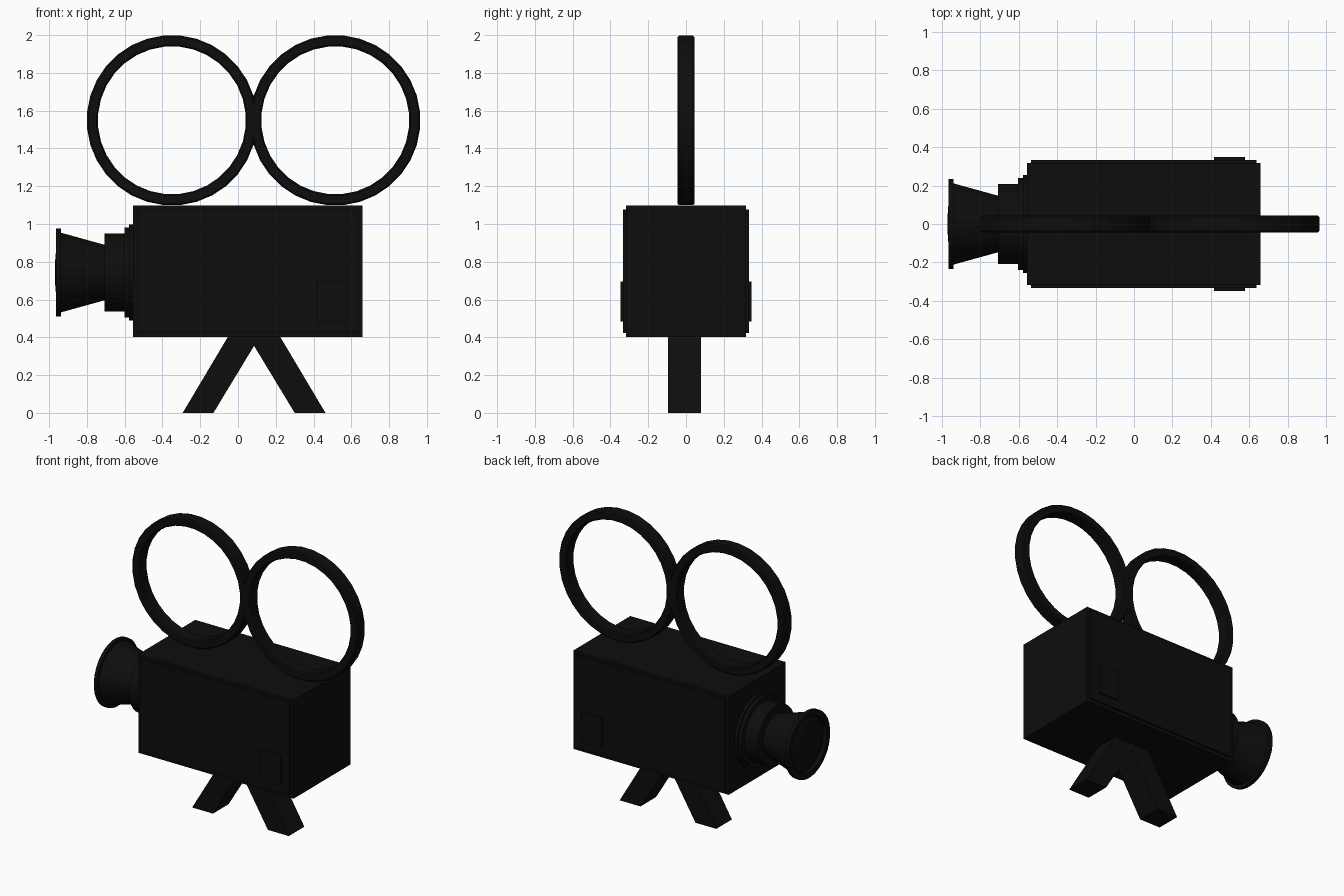
import bpy, bmesh, math
from mathutils import Matrix, Vector

cube = bpy.data.objects.get("Cube")
if cube:
    bpy.data.objects.remove(cube, do_unlink=True)

black = bpy.data.materials.new("matte_black")
black.use_nodes = True
tone = (0.004, 0.004, 0.004, 1)
black.diffuse_color = tone
black.node_tree.nodes["Principled BSDF"].inputs["Base Color"].default_value = tone


def finish(name, bm, bevel=0):
    bmesh.ops.recalc_face_normals(bm, faces=bm.faces)
    mesh = bpy.data.meshes.new(name)
    bm.to_mesh(mesh)
    bm.free()
    mesh.materials.append(black)
    obj = bpy.data.objects.new(name, mesh)
    bpy.context.collection.objects.link(obj)
    if bevel:
        mod = obj.modifiers.new("edge_bevel", "BEVEL")
        mod.width = bevel
        mod.segments = 1
        mod.limit_method = "ANGLE"
        mod.angle_limit = math.radians(40)
    return obj


def box(name, low, high):
    bm = bmesh.new()
    low, high = Vector(low), Vector(high)
    size = Matrix.Diagonal((*(high - low), 1))
    bmesh.ops.create_cube(bm, size=1, matrix=Matrix.Translation((low + high) / 2) @ size)
    return finish(name, bm)


def prism(name, outline, y0, y1):
    bm = bmesh.new()
    face = bm.faces.new([bm.verts.new((x, y0, z)) for x, z in outline])
    out = bmesh.ops.extrude_face_region(bm, geom=[face])
    verts = [v for v in out["geom"] if isinstance(v, bmesh.types.BMVert)]
    bmesh.ops.translate(bm, verts=verts, vec=(0, y1 - y0, 0))
    return finish(name, bm)


def lathe(name, profile, centre, axis, closed=False, bevel=0, steps=32):
    """Spin (along axis, radius) points about the x or y axis."""
    bm = bmesh.new()
    rows = []
    for i in range(steps):
        a = 2 * math.pi * (i + 0.5) / steps
        row = []
        for t, r in profile:
            u, w = r * math.cos(a), r * math.sin(a)
            p = Vector((t, u, w) if axis == "x" else (u, t, w))
            row.append(bm.verts.new(p + Vector(centre)))
        rows.append(row)
    n = len(profile)
    for i in range(steps):
        a, b = rows[i], rows[(i + 1) % steps]
        for j in range(n if closed else n - 1):
            k = (j + 1) % n
            bm.faces.new((a[j], a[k], b[k], b[j]))
    bmesh.ops.remove_doubles(bm, verts=bm.verts, dist=1e-5)
    return finish(name, bm, bevel)


# Camera body with raised side covers and small side panels
box("body", (-0.557, -0.318, 0.402), (0.658, 0.318, 1.098))
for side, label in ((-1, "front"), (1, "back")):
    y = sorted((side * 0.31, side * 0.333))
    box(label + "_cover", (-0.535, y[0], 0.424), (0.637, y[1], 1.077))
    y = sorted((side * 0.32, side * 0.348))
    box(label + "_panel", (0.416, y[0], 0.483), (0.578, y[1], 0.695))

# Stepped lens barrel, flared hood with rim, and domed glass
lens_centre = (0, 0, 0.743)
lathe("lens_barrel", [(-0.54, 0), (-0.54, 0.255), (-0.578, 0.255), (-0.578, 0.24),
                      (-0.602, 0.24), (-0.602, 0.208), (-0.706, 0.208), (-0.706, 0)],
      lens_centre, "x")
lathe("lens_hood", [(-0.69, 0), (-0.69, 0.143), (-0.938, 0.212), (-0.938, 0.234),
                    (-0.964, 0.234), (-0.964, 0.195), (-0.94, 0.19), (-0.94, 0)],
      lens_centre, "x")
glass = [(-0.938 - 0.032 * math.cos(math.radians(a)), 0.188 * math.sin(math.radians(a)))
         for a in range(0, 91, 15)]
dome = lathe("lens_glass", glass, lens_centre, "x")
for poly in dome.data.polygons:
    poly.use_smooth = True

# Two open film reels
for label, x in (("right", -0.35), ("left", 0.515)):
    lathe(label + "_reel", [(-0.045, 0.392), (0.045, 0.392), (0.045, 0.451), (-0.045, 0.451)],
          (x, 0, 1.549), "y", closed=True, bevel=0.008)

# Splayed legs, mirrored about the stand centre
stand_x = 0.085
leg = [(0.378, 0), (0.215, 0), (0, 0.355), (0, 0.42), (0.128, 0.42)]
for label, s in (("right", -1), ("left", 1)):
    prism(label + "_leg", [(stand_x + s * x, z) for x, z in leg], -0.094, 0.08)
